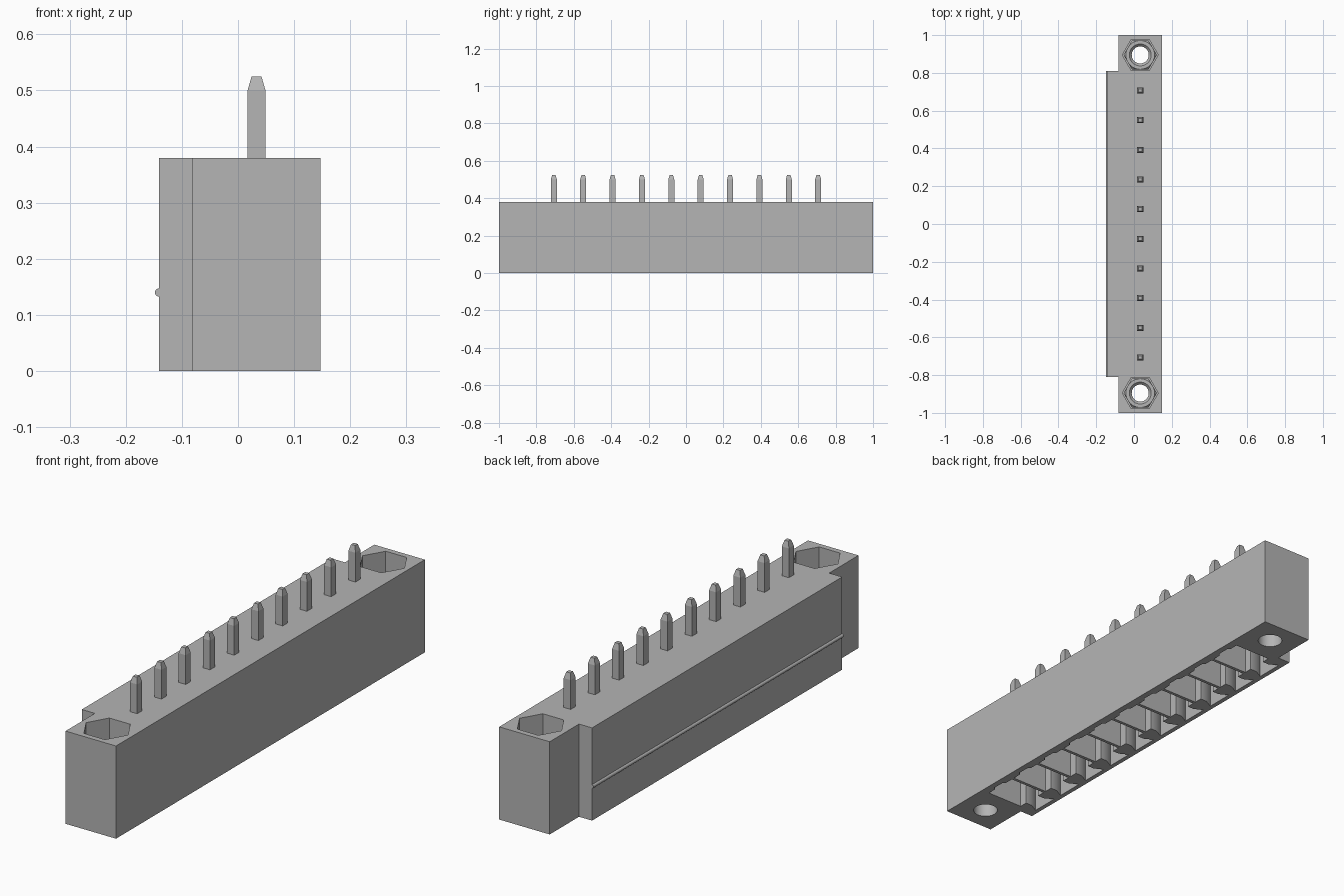
import bpy
import bmesh
import math

cube = bpy.data.objects.get("Cube")
if cube:
    bpy.data.objects.remove(cube, do_unlink=True)

H = 0.38            # housing height
AXIS = 0.033        # x of pins and screw holes
PITCH = 0.157
PIN_Y = [(i - 4.5) * PITCH for i in range(10)]
SCREW_Y = (-0.895, 0.895)

grey = bpy.data.materials.new("grey plastic")
grey.use_nodes = True
colour = (0.46, 0.46, 0.46, 1)
grey.diffuse_color = colour
grey.node_tree.nodes["Principled BSDF"].inputs["Base Color"].default_value = colour


def make(name, bm):
    bmesh.ops.recalc_face_normals(bm, faces=bm.faces)
    mesh = bpy.data.meshes.new(name)
    bm.to_mesh(mesh)
    bm.free()
    mesh.materials.append(grey)
    ob = bpy.data.objects.new(name, mesh)
    bpy.context.scene.collection.objects.link(ob)
    return ob


def loft(bm, sections):
    """Closed solid through (outline, z) sections with equal point counts."""
    rings = [[bm.verts.new((x, y, z)) for x, y in pts] for pts, z in sections]
    n = len(rings[0])
    for a, b in zip(rings, rings[1:]):
        for i in range(n):
            j = (i + 1) % n
            bm.faces.new((a[i], a[j], b[j], b[i]))
    bm.faces.new(rings[0][::-1])
    bm.faces.new(rings[-1])


def ngon(cx, cy, r, n, turn=0.0):
    return [(cx + r * math.cos(turn + 2 * math.pi * i / n),
             cy + r * math.sin(turn + 2 * math.pi * i / n)) for i in range(n)]


def cut(target, bm):
    cutter = make("cutter", bm)
    cutter.hide_render = True
    mod = target.modifiers.new("cut", 'BOOLEAN')
    mod.operation = 'DIFFERENCE'
    mod.solver = 'EXACT'
    mod.object = cutter
    bpy.context.view_layer.objects.active = target
    bpy.ops.object.modifier_apply(modifier=mod.name)
    bpy.data.objects.remove(cutter, do_unlink=True)


def smooth(ob):
    bpy.ops.object.select_all(action='DESELECT')
    ob.select_set(True)
    bpy.context.view_layer.objects.active = ob
    bpy.ops.object.shade_smooth_by_angle(angle=math.radians(30))


# Housing: long block with a raised strip along the -x side
bm = bmesh.new()
outline = [(0.147, -1), (0.147, 1), (-0.082, 1), (-0.082, 0.81),
           (-0.141, 0.81), (-0.141, -0.81), (-0.082, -0.81), (-0.082, -1)]
loft(bm, [(outline, 0), (outline, H)])
housing = make("housing", bm)

# Contact chambers open below, each with a dovetail slot towards -x
bm = bmesh.new()
half = [(0.122, 0.025), (0.112, 0.035), (0.112, 0.072), (-0.055, 0.072),
        (-0.055, 0.038), (-0.085, 0.038), (-0.122, 0.058)]
for py in PIN_Y:
    chamber = ([(x, py + y) for x, y in half]
               + [(x, py - y) for x, y in reversed(half)])
    loft(bm, [(chamber, -0.05), (chamber, 0.31)])
cut(housing, bm)

# Hexagonal nut pockets in the top, then screw holes right through
bm = bmesh.new()
for sy in SCREW_Y:
    pocket = ngon(AXIS, sy, 0.095, 6)
    loft(bm, [(pocket, 0.19), (pocket, H + 0.05)])
cut(housing, bm)
bm = bmesh.new()
for sy in SCREW_Y:
    hole = ngon(AXIS, sy, 0.048, 32)
    loft(bm, [(hole, -0.05), (hole, 0.25)])
cut(housing, bm)
smooth(housing)

# Rounded latch ridge along the -x side
bm = bmesh.new()
ring = bmesh.ops.create_circle(bm, cap_ends=True, radius=0.0075, segments=16)
for v in ring["verts"]:
    x, z = v.co.x, v.co.y
    v.co = (-0.1405 + x, -0.81, 0.14 + z)
move = bmesh.ops.extrude_face_region(bm, geom=bm.faces[:])
for v in move["geom"]:
    if isinstance(v, bmesh.types.BMVert):
        v.co.y = 0.81
smooth(make("latch_ridge", bm))

# Square pins with tapered ends
for i, py in enumerate(PIN_Y):
    wide = ngon(AXIS, py, 0.0226, 4, math.pi / 4)
    tip = ngon(AXIS, py, 0.0125, 4, math.pi / 4)
    bm = bmesh.new()
    loft(bm, [(tip, 0.07), (wide, 0.095), (wide, 0.50), (tip, 0.525)])
    make(f"pin_{i + 1}", bm)

# Hex nuts with chamfered bores
for side, sy in zip(("front", "back"), SCREW_Y):
    bm = bmesh.new()
    n = 48
    rows = []
    for r, z, is_hex in [(0.045, 0.19, False), (0.088, 0.19, True), (0.088, 0.262, True),
                         (0.076, 0.272, False), (0.058, 0.272, False), (0.045, 0.258, False)]:
        row = []
        for k in range(n):
            a = 2 * math.pi * k / n
            rr = r
            if is_hex:
                rr = r * math.cos(math.pi / 6) / math.cos(a % (math.pi / 3) - math.pi / 6)
            row.append(bm.verts.new((AXIS + rr * math.cos(a), sy + rr * math.sin(a), z)))
        rows.append(row)
    for a, b in zip(rows, rows[1:] + rows[:1]):
        for k in range(n):
            j = (k + 1) % n
            bm.faces.new((a[k], a[j], b[j], b[k]))
    smooth(make(f"{side}_nut", bm))
